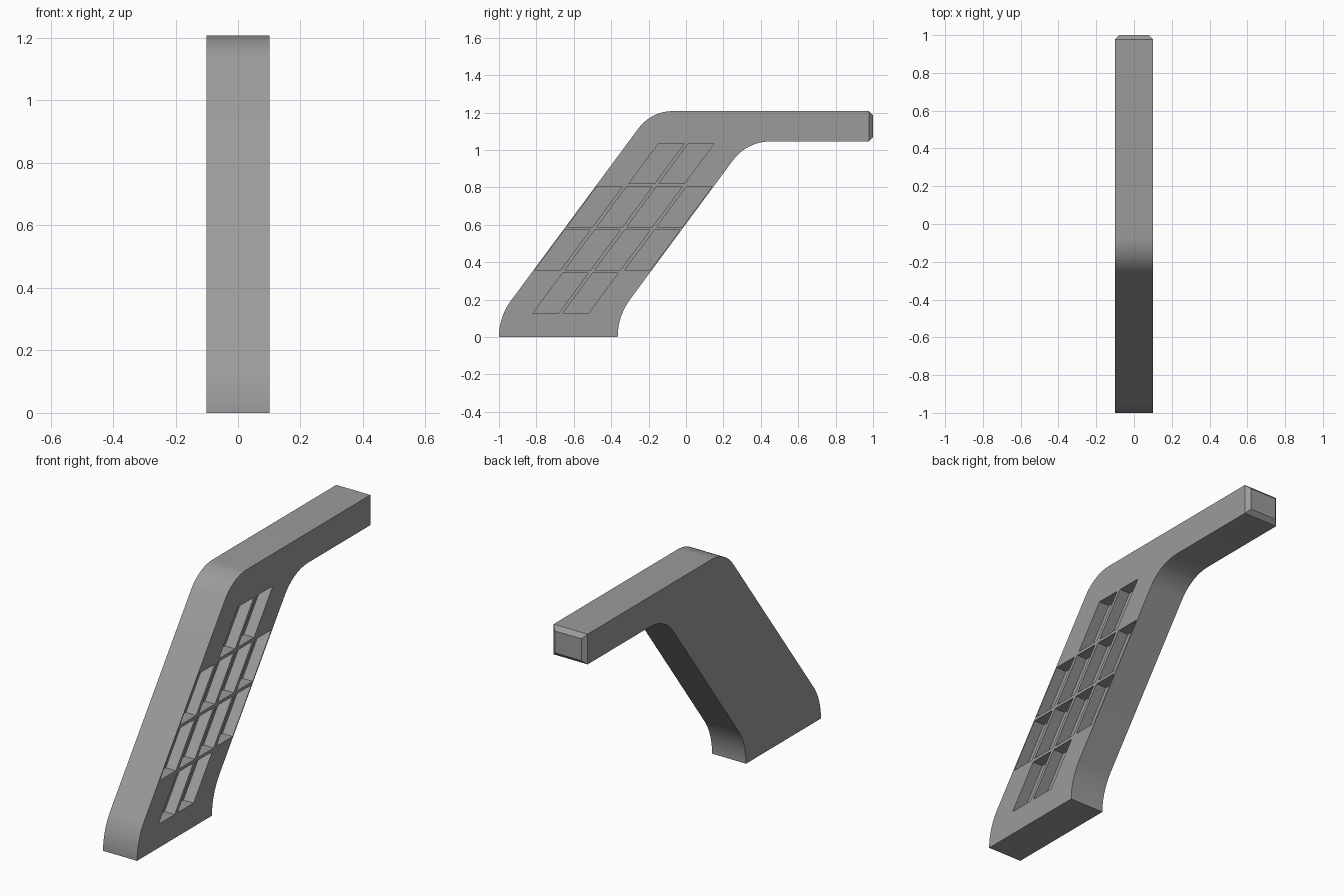
import bpy, bmesh, math
from mathutils import Vector

if "Cube" in bpy.data.objects:
    bpy.data.objects.remove(bpy.data.objects["Cube"])

HALF = 0.101    # half thickness in x
SLOPE = 0.74    # dy/dz of the slanted leg


def fillet(prev, corner, nxt, t, n=12):
    """Circular arc rounding a corner, t = tangent length."""
    c = Vector(corner)
    a = (Vector(prev) - c).normalized()
    b = (Vector(nxt) - c).normalized()
    half = a.angle(b) / 2
    r = t * math.tan(half)
    centre = c + (a + b).normalized() * (t / math.cos(half))
    v0, v1 = c + a * t - centre, c + b * t - centre
    sweep = v0.angle(v1)
    pts = []
    for i in range(n + 1):
        k = i / n
        v = (v0 * math.sin((1 - k) * sweep) + v1 * math.sin(k * sweep)) / math.sin(sweep)
        pts.append(centre + v.normalized() * r)
    return pts


def prism(bm, pts, x0, x1):
    """Extrude a closed (y, z) outline from x0 to x1."""
    f = bm.faces.new([bm.verts.new((x0, p[0], p[1])) for p in pts])
    ret = bmesh.ops.extrude_face_region(bm, geom=[f])
    verts = [g for g in ret["geom"] if isinstance(g, bmesh.types.BMVert)]
    bmesh.ops.translate(bm, verts=verts, vec=(x1 - x0, 0, 0))


def make_object(name, bm):
    bmesh.ops.recalc_face_normals(bm, faces=bm.faces)
    me = bpy.data.meshes.new(name)
    bm.to_mesh(me)
    bm.free()
    ob = bpy.data.objects.new(name, me)
    bpy.context.collection.objects.link(ob)
    return ob


# Bent bracket outline: (y, z, fillet tangent length)
corners = [(-1, 0, 0), (-0.365, 0, 0), (-0.365, 0.112, 0.111), (0.326, 1.046, 0.125),
           (1, 1.046, 0), (1, 1.208, 0), (-0.186, 1.208, 0.115), (-1, 0.108, 0.1075)]
outline = []
for i, (y, z, t) in enumerate(corners):
    if t:
        p, q = corners[i - 1], corners[(i + 1) % len(corners)]
        outline += fillet(p[:2], (y, z), q[:2], t)
    else:
        outline.append(Vector((y, z)))
bm = bmesh.new()
prism(bm, outline, -HALF, HALF)

# Chamfered tip of the arm
tip = [e for e in bm.edges if all(v.co.y > 0.999 for v in e.verts)]
bmesh.ops.bevel(bm, geom=tip, offset=0.022, segments=1, affect='EDGES')
bracket = make_object("bent_bracket", bm)

# Mid-grey finish
grey = bpy.data.materials.new("mid_grey")
grey.diffuse_color = (0.33, 0.33, 0.33, 1)
grey.use_nodes = True
grey.node_tree.nodes["Principled BSDF"].inputs["Base Color"].default_value = grey.diffuse_color
bracket.data.materials.append(grey)

# Slanted grid of pockets in the right face
bm = bmesh.new()
for row, cols in enumerate([(1, 2), (0, 1, 2, 3), (0, 1, 2, 3), (1, 2)]):
    z0 = 0.127 + 0.231 * row
    z1 = z0 + 0.215
    for c in cols:
        u0 = -1.0725 + 0.16 * c
        u1 = u0 + 0.137
        prism(bm, [(u0 + SLOPE * z0, z0), (u1 + SLOPE * z0, z0),
                   (u1 + SLOPE * z1, z1), (u0 + SLOPE * z1, z1)], HALF - 0.06, HALF + 0.05)
cutter = make_object("pocket_cutter", bm)
cutter.data.materials.append(grey)
cutter.hide_render = True

mod = bracket.modifiers.new("pockets", 'BOOLEAN')
mod.operation = 'DIFFERENCE'
mod.solver = 'EXACT'
mod.object = cutter
bpy.context.view_layer.objects.active = bracket
bracket.select_set(True)
bpy.ops.object.modifier_apply(modifier=mod.name)
bpy.data.objects.remove(cutter)
bpy.ops.object.shade_smooth_by_angle(angle=math.radians(25))
